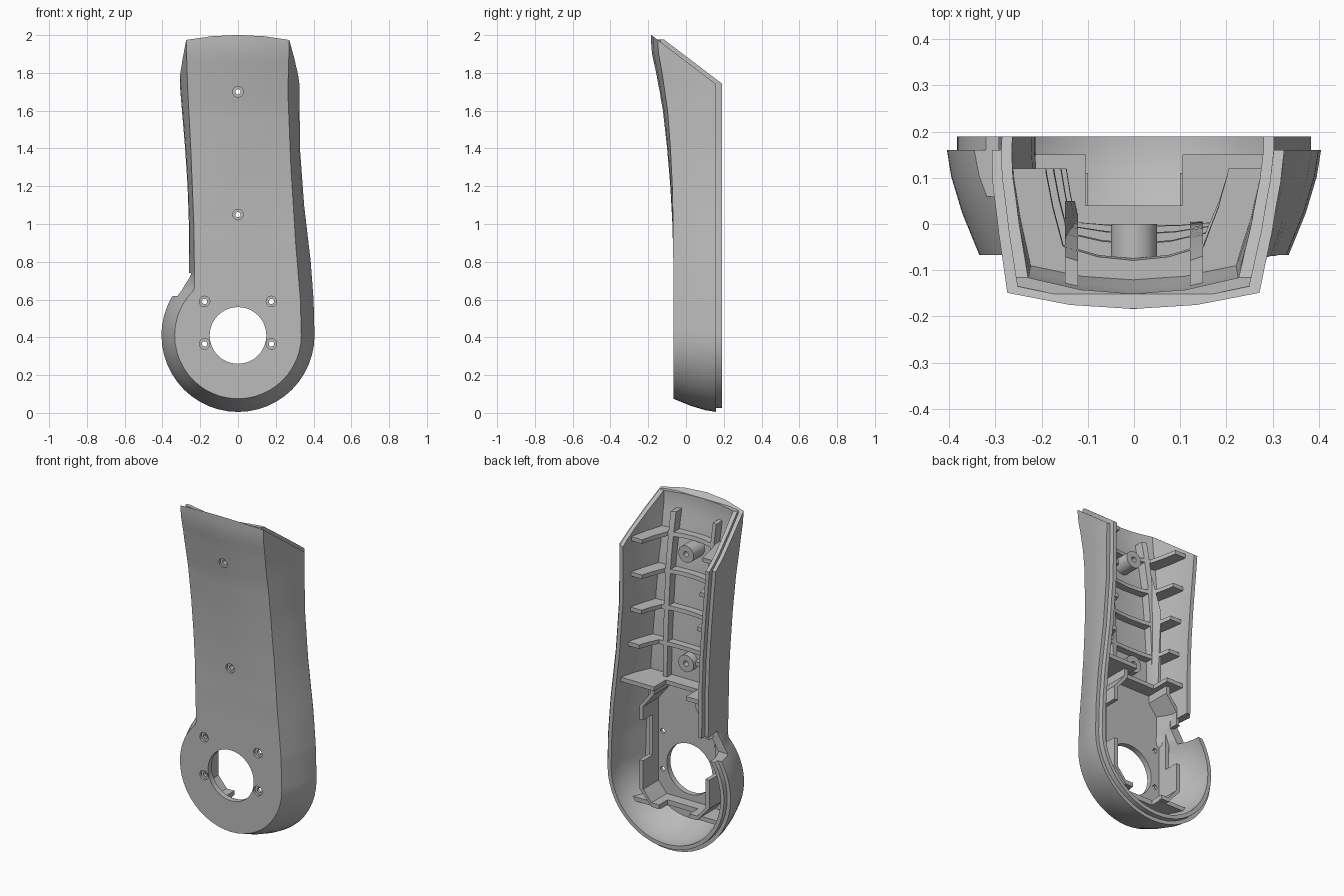
import bpy, bmesh, math
from mathutils import Matrix, Vector

if "Cube" in bpy.data.objects:
    bpy.data.objects.remove(bpy.data.objects["Cube"])

grey = bpy.data.materials.new("plain_grey")
grey.use_nodes = True
GREY = (0.5, 0.5, 0.5, 1)
grey.diffuse_color = GREY
grey.node_tree.nodes["Principled BSDF"].inputs["Base Color"].default_value = GREY

# Outline tables: (height, value)
RIGHT_REAR = [(.41, .405), (.6, .4), (.8, .385), (1.1, .35), (1.4, .328), (1.8, .325)]
RIGHT_FRONT = [(.41, .335), (.6, .33), (.9, .305), (1.3, .28), (1.7, .264), (2.1, .275)]
LEFT_REAR = [(.7, .258), (1.0, .26), (1.2, .267), (1.4, .28), (1.7, .305), (1.8, .312)]
LEFT_FRONT = [(.67, .23), (1.0, .234), (1.4, .25), (1.75, .268), (2.1, .278)]
FRONT_Y = [(.8, -.067), (1.0, -.072), (1.2, -.083), (1.4, -.1), (1.6, -.122),
           (1.8, -.158), (1.92, -.184), (2.1, -.184)]
CZ, R_REAR, R_FRONT = .41, .405, .335


def lookup(table, z):
    if z <= table[0][0]:
        return table[0][1]
    for (a, u), (b, v) in zip(table, table[1:]):
        if z <= b:
            return u + (v - u) * (z - a) / (b - a)
    return table[-1][1]


def finish(name, bm):
    bmesh.ops.recalc_face_normals(bm, faces=bm.faces)
    mesh = bpy.data.meshes.new(name)
    bm.to_mesh(mesh)
    bm.free()
    mesh.materials.append(grey)
    obj = bpy.data.objects.new(name, mesh)
    bpy.context.collection.objects.link(obj)
    return obj


def half_width(z, radius, table, d):
    circle = math.sqrt(max(0, (radius - d) ** 2 - (z - CZ) ** 2))
    return circle if z <= CZ else max(circle, lookup(table, z) - d)


def body(name, d, floor, back):
    """Solid body, shrunk by d at the sides and floor at the front."""
    rows = []
    for i in range(13):
        s = math.sin(math.radians(-90 + 7.5 * i))
        rows.append((CZ + (R_FRONT - d) * s, CZ + (R_REAR - d) * s))
    z = CZ
    while z < 2.09:
        z += .02 if z < .75 else .05
        rows.append((z, z))
    bm = bmesh.new()
    loops = []
    steps = [(1, 1), (.75, .87), (.4, .53), (0, 0)]
    for zf, zr in rows:
        yf = lookup(FRONT_Y, zf) + floor
        bulge = .035 * min(1, max(0, zf - .9))
        edge = yf + bulge
        lf, lr = half_width(zf, R_FRONT, LEFT_FRONT, d), half_width(zr, R_REAR, LEFT_REAR, d)
        rf, rr = half_width(zf, R_FRONT, RIGHT_FRONT, d), half_width(zr, R_REAR, RIGHT_REAR, d)
        rim = min(back, .16)

        def side(sign, front, rear):
            pts = [(sign * (front + (rear - front) * k), edge + (rim - edge) * t,
                    zf + (zr - zf) * k) for t, k in steps]
            return ([(sign * rear, back, zr)] if back > rim else []) + pts
        mid = [((rf - lf) / 2 + u * (rf + lf) / 2, yf + bulge * u * u, zf) for u in (-.5, 0, .5)]
        pts = side(-1, lf, lr) + mid + side(1, rf, rr)[::-1]
        loops.append([bm.verts.new(p) for p in pts])
    for a, b in zip(loops, loops[1:]):
        for i in range(len(a)):
            j = (i + 1) % len(a)
            bm.faces.new((a[i], a[j], b[j], b[i]))
    bm.faces.new(loops[-1])
    bmesh.ops.remove_doubles(bm, verts=bm.verts, dist=1e-5)
    bmesh.ops.dissolve_degenerate(bm, edges=bm.edges, dist=1e-5)
    return finish(name, bm)


def box(name, x0, x1, y0, y1, z0, z1):
    bm = bmesh.new()
    size = Matrix.Diagonal((x1 - x0, y1 - y0, z1 - z0, 1))
    centre = Matrix.Translation(((x0 + x1) / 2, (y0 + y1) / 2, (z0 + z1) / 2))
    bmesh.ops.create_cube(bm, size=1, matrix=centre @ size)
    return finish(name, bm)


def rod(name, x, z, r, y0, y1, n=32):
    bm = bmesh.new()
    m = Matrix.Translation((x, (y0 + y1) / 2, z)) @ Matrix.Rotation(math.pi / 2, 4, 'X')
    bmesh.ops.create_cone(bm, cap_ends=True, segments=n, radius1=r, radius2=r,
                          depth=y1 - y0, matrix=m)
    return finish(name, bm)


def prism(name, pts, axis, length):
    """Extrude a closed outline along an axis."""
    bm = bmesh.new()
    face = bm.faces.new([bm.verts.new(p) for p in pts])
    ext = bmesh.ops.extrude_face_region(bm, geom=[face])
    bmesh.ops.translate(bm, vec=Vector(axis) * length,
                        verts=[v for v in ext["geom"] if isinstance(v, bmesh.types.BMVert)])
    return finish(name, bm)


def combine(obj, tool, op):
    mod = obj.modifiers.new("cut", 'BOOLEAN')
    mod.operation, mod.solver, mod.object = op, 'EXACT', tool
    bpy.context.view_layer.update()
    ev = obj.evaluated_get(bpy.context.evaluated_depsgraph_get())
    mesh = bpy.data.meshes.new_from_object(ev)
    obj.modifiers.clear()
    obj.data = mesh
    bpy.data.objects.remove(tool)
    return obj


def cut(obj, tool):
    return combine(obj, tool, 'DIFFERENCE')


def clip(obj, d, floor, back):
    return combine(obj, body("clip", d, floor, back), 'INTERSECT')


def slant(z_at_zero, cap):
    """Wedge above the sloping top cut."""
    prof = [(-.6, cap), ((z_at_zero - cap) / .76, cap), (.5, z_at_zero - .38), (.5, 3), (-.6, 3)]
    return prism("slant", [(-1, y, z) for y, z in prof], (1, 0, 0), 2)


# Hollow shell with a stepped rim
shell = cut(body("shell", 0, 0, .16), slant(1.861, 2.0))
lip = cut(body("lip", .022, .014, .19), slant(1.888, 1.976))
combine(shell, lip, 'UNION')
cut(shell, body("hollow", .045, .033, .3))
cut(shell, box("rim_gap", -.5, -.17, .06, .3, .62, .74))
cut(shell, rod("main_hole", 0, CZ, .15, -.3, .1, 48))
parts = [shell]

# Screw holes, and bosses behind the upper two
for x, z in [(sx * .177, z) for sx in (-1, 1) for z in (.365, .59)] + [(0, 1.05), (0, 1.7)]:
    y = lookup(FRONT_Y, z)
    cut(shell, rod("drill", x, z, .014, -.3, .1, 16))
    cut(shell, rod("counterbore", x, z, .028, -.3, y + .015, 20))
    if x == 0:
        boss = rod("screw_boss", x, z, .05, y + .02, 0)
        parts.append(cut(boss, rod("drill", x, z, .016, -.3, .1, 16)))

# Stiffening ribs that follow the inside of the shell
ribs = [box("cross_rib", -.5, .5, -.3, .3, z - .012, z + .012) for z in (1.135, 1.345, 1.555, 1.765)]
ribs += [box("long_rib", x - .014, x + .014, -.3, .05, .93, 1.89) for x in (-.135, .135)]
for rib in ribs:
    clip(rib, .04, .027, .12)
    parts.append(cut(rib, body("rib_inside", .115, .075, .3)))

# Shelf above the motor bay, with a cable notch
shelf = clip(box("shelf", -.5, .5, -.3, .3, .915, .94), .04, .027, .15)
parts.append(cut(shelf, box("notch", -.105, .105, .04, .3, .8, 1)))

# Lower shelf
lower = clip(box("lower_shelf", -.5, .5, -.3, .3, .195, .22), .04, .027, .09)
parts.append(cut(lower, box("notch", -.1, .1, .03, .3, .1, .3)))


# Motor bay wall with side windows
def bay(name, t, y0, y1):
    half = [(.15, .2 + t), (.23 - t, .29), (.23 - t, .78), (.16 - t, .87), (.16 - t, .925)]
    pts = [(x, y0, z) for x, z in half] + [(-x, y0, z) for x, z in half[::-1]]
    return prism(name, pts, (0, 1, 0), y1 - y0)


wall = cut(bay("motor_bay_wall", 0, -.06, .11), bay("bay_inside", .025, -.3, .3))
cut(wall, box("window", -.4, .4, .02, .3, .46, .7))
cut(wall, box("notch", -.1, .1, .03, .3, .1, .3))
parts.append(clip(wall, .035, .027, .11))

# Shading
for obj in parts:
    bpy.ops.object.select_all(action='DESELECT')
    obj.select_set(True)
    bpy.context.view_layer.objects.active = obj
    bpy.ops.object.shade_smooth_by_angle(angle=math.radians(25))
